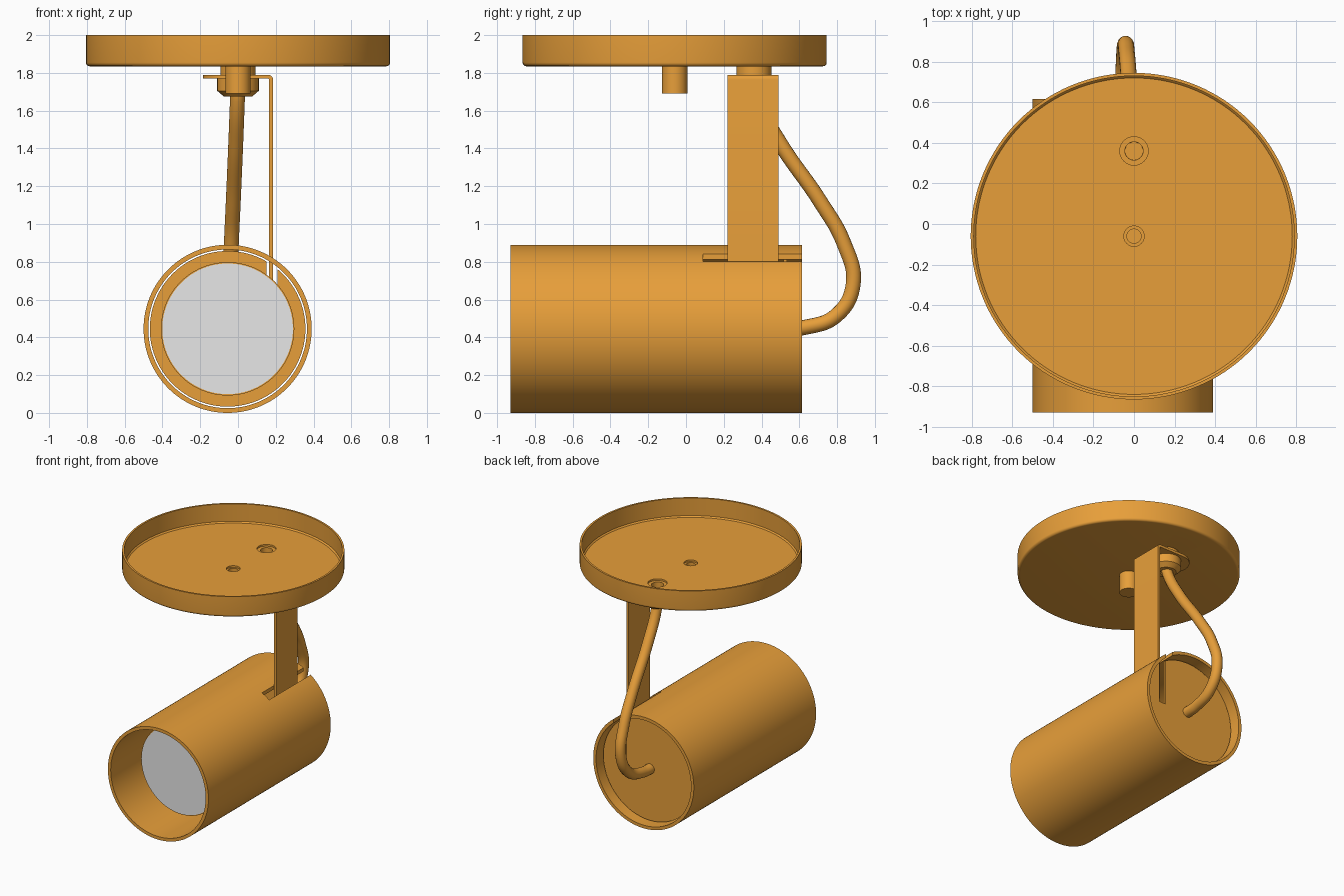
import bpy, bmesh, math
from mathutils import Matrix, Vector

if "Cube" in bpy.data.objects:
    bpy.data.objects.remove(bpy.data.objects["Cube"])


def material(name, rgb):
    m = bpy.data.materials.new(name)
    m.use_nodes = True
    m.diffuse_color = (*rgb, 1)
    m.node_tree.nodes["Principled BSDF"].inputs["Base Color"].default_value = (*rgb, 1)
    return m


ORANGE = material("orange_metal", (0.8, 0.345, 0.042))
WHITE = material("pale_lens", (0.8, 0.8, 0.8))
ALONG_Y = Matrix.Rotation(-math.pi / 2, 4, "X")


def finish(bm, name, mat=ORANGE):
    bmesh.ops.remove_doubles(bm, verts=bm.verts, dist=1e-5)
    bmesh.ops.recalc_face_normals(bm, faces=bm.faces)
    me = bpy.data.meshes.new(name)
    bm.to_mesh(me)
    bm.free()
    me.materials.append(mat)
    ob = bpy.data.objects.new(name, me)
    bpy.context.collection.objects.link(ob)
    return ob


def select(ob):
    bpy.ops.object.select_all(action="DESELECT")
    ob.select_set(True)
    bpy.context.view_layer.objects.active = ob


def smooth(ob):
    select(ob)
    bpy.ops.object.shade_smooth_by_angle(angle=math.radians(35))


def lathe(name, profile, centre, axis=Matrix(), mat=ORANGE, steps=96):
    """Spin a closed (radius, height) outline about the given axis."""
    bm = bmesh.new()
    vs = [bm.verts.new((r, 0, h)) for r, h in profile]
    es = [bm.edges.new((a, b)) for a, b in zip(vs, vs[1:] + vs[:1])
          if a.co.x > 0 or b.co.x > 0]
    bmesh.ops.spin(bm, geom=vs + es, cent=(0, 0, 0), axis=(0, 0, 1),
                   angle=2 * math.pi, steps=steps, use_merge=True)
    bm.transform(Matrix.Translation(centre) @ axis)
    return finish(bm, name, mat)


def rod(name, r, h0, h1, centre, axis=Matrix(), mat=ORANGE):
    return lathe(name, [(0, h0), (r, h0), (r, h1), (0, h1)], centre, axis, mat)


def box(name, low, high):
    low, high = Vector(low), Vector(high)
    bm = bmesh.new()
    bmesh.ops.create_cube(bm, size=1)
    bm.transform(Matrix.Translation((low + high) / 2) @ Matrix.Diagonal((*(high - low), 1)))
    return finish(bm, name)


def cut(ob, cutter):
    mod = ob.modifiers.new("cut", "BOOLEAN")
    mod.operation, mod.solver, mod.object = "DIFFERENCE", "EXACT", cutter
    cutter.hide_render = True
    select(ob)
    bpy.ops.object.modifier_apply(modifier=mod.name)
    bpy.data.objects.remove(cutter)


LAMP = (-0.055, 0, 0.445)
CORD_Y, PIN_Y = 0.36, -0.06

# Ceiling canopy: open tray with a rounded lower edge and two holes
R, corner = 0.805, 0.02
arc = [(R - corner + corner * math.sin(t), 1.835 + corner - corner * math.cos(t))
       for t in (i * math.pi / 12 for i in range(7))]
canopy = lathe("canopy", [(0, 1.835)] + arc + [(R, 2), (0.79, 2), (0.79, 1.86), (0.78, 1.85), (0, 1.85)],
               (0, PIN_Y, 0), steps=128)
cut(canopy, rod("cord_hole", 0.07, 1.8, 1.9, (0, CORD_Y, 0)))
cut(canopy, rod("pin_hole", 0.05, 1.8, 1.9, (0, PIN_Y, 0)))

# Hollow pin under the canopy
pin = lathe("canopy_pin", [(0, 1.69), (0.067, 1.69), (0.067, 1.836), (0.035, 1.836),
                           (0.035, 1.75), (0, 1.75)], (0, PIN_Y, 0), steps=48)

# Cord gland clamping the bracket arm
gland = lathe("cord_gland", [(0.042, 1.675), (0.075, 1.675), (0.11, 1.705), (0.11, 1.77),
                             (0.093, 1.77), (0.093, 1.836), (0.045, 1.836)],
              (0, CORD_Y, 0), steps=48)

# Tubular housing with a slot for the bracket
housing = lathe("lamp_housing", [(0.42, -0.93), (0.445, -0.93), (0.445, 0.615), (0.42, 0.615)],
                LAMP, ALONG_Y, steps=128)
cut(housing, box("housing_slot", (0.15, 0.09, 0.6), (0.213, 0.8, 1)))

# Slotted rear plate, lamp body and lens
back_plate = rod("back_plate", 0.412, 0.515, 0.535, LAMP, ALONG_Y)
cut(back_plate, box("plate_slot", (0.15, 0.4, 0.44), (0.21, 0.7, 1)))
lamp_body = rod("lamp_body", 0.353, -0.64, 0.05, LAMP, ALONG_Y)
lens = rod("lens", 0.346, -0.646, -0.638, LAMP, ALONG_Y, WHITE)

# Bracket: vertical strip bent into a round-ended arm
strip = [(0.185, 0.5)]
strip += [(0.16 + 0.025 * math.cos(t), 1.765 + 0.025 * math.sin(t))
          for t in (i * math.pi / 12 for i in range(7))]
strip += [(-0.05, 1.79), (-0.05, 1.77), (0.16, 1.77), (0.165, 1.765), (0.165, 0.5)]
bm = bmesh.new()
face = bm.faces.new([bm.verts.new((x, 0.22, z)) for x, z in strip])
out = bmesh.ops.extrude_face_region(bm, geom=[face])["geom"]
bmesh.ops.translate(bm, vec=(0, 0.27, 0), verts=[v for v in out if isinstance(v, bmesh.types.BMVert)])
bracket = finish(bm, "bracket")
arm_end = rod("bracket_arm_end", 0.135, 1.77, 1.79, (-0.05, 0.355, 0))

# Cord looping from the gland to the back plate
path = [(0, CORD_Y, 1.74), (-0.003, 0.375, 1.66), (-0.012, 0.5, 1.425), (-0.025, 0.71, 1.12),
        (-0.035, 0.835, 0.9), (-0.043, 0.885, 0.68), (-0.05, 0.795, 0.515),
        (-0.055, 0.63, 0.453), (-0.055, 0.52, 0.445)]
curve = bpy.data.curves.new("cord", "CURVE")
curve.dimensions = "3D"
curve.bevel_depth, curve.bevel_resolution, curve.resolution_u = 0.04, 6, 10
curve.use_fill_caps = True
spline = curve.splines.new("BEZIER")
spline.bezier_points.add(len(path) - 1)
for point, co in zip(spline.bezier_points, path):
    point.co = co
    point.handle_left_type = point.handle_right_type = "AUTO"
curve.materials.append(ORANGE)
cord = bpy.data.objects.new("cord", curve)
bpy.context.collection.objects.link(cord)
select(cord)
bpy.ops.object.convert(target="MESH")
cord = bpy.context.view_layer.objects.active

for part in (canopy, pin, gland, housing, back_plate, lamp_body, lens, bracket, arm_end, cord):
    smooth(part)
